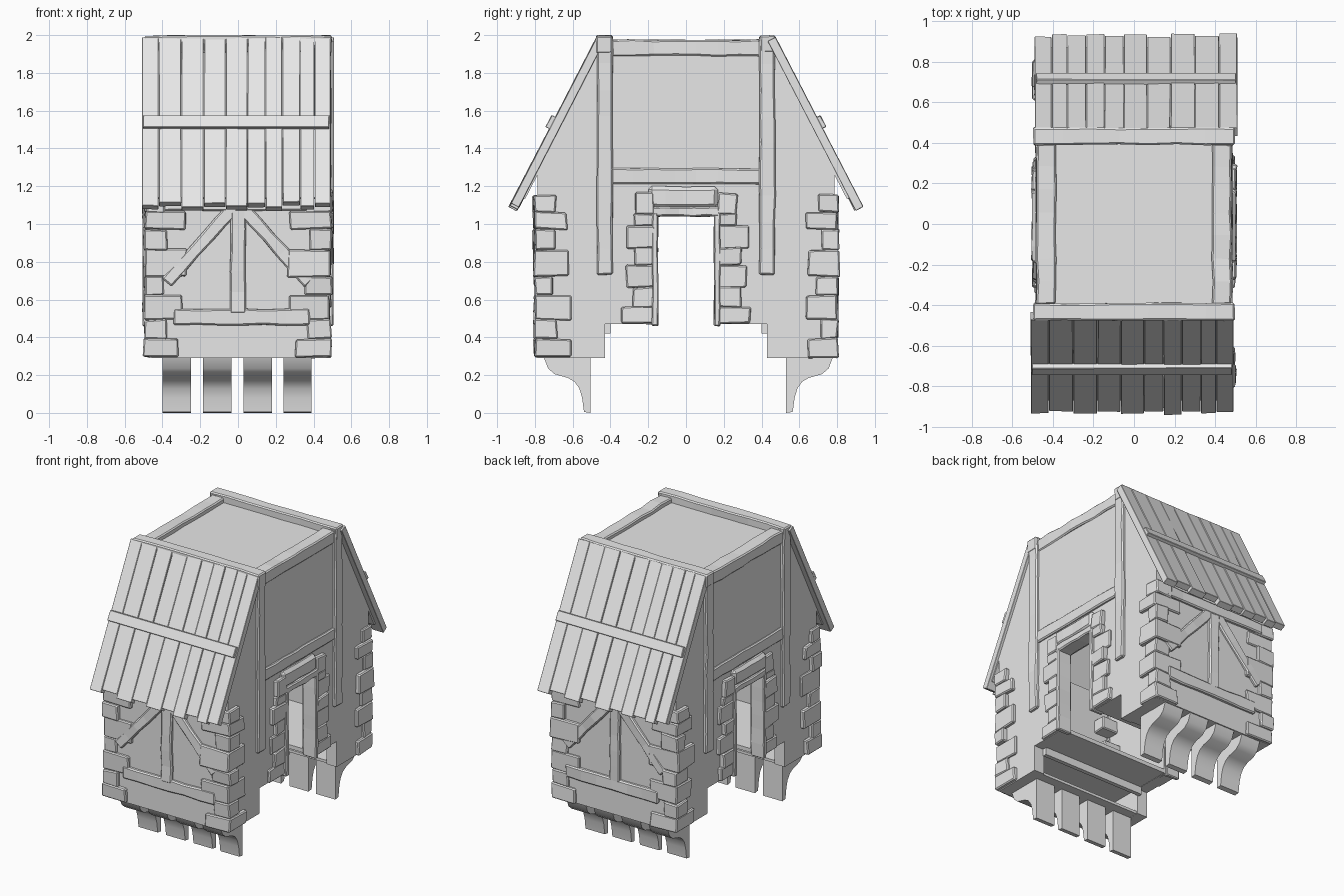
import bpy, bmesh, math, random
from mathutils import Vector

cube = bpy.data.objects.get("Cube")
if cube:
    bpy.data.objects.remove(cube, do_unlink=True)
random.seed(7)

grey = bpy.data.materials.new("plain_grey")
grey.use_nodes = True
grey.diffuse_color = (0.8, 0.8, 0.8, 1)
grey.node_tree.nodes["Principled BSDF"].inputs["Base Color"].default_value = (0.8, 0.8, 0.8, 1)


def add_object(name, bm):
    bmesh.ops.recalc_face_normals(bm, faces=bm.faces)
    mesh = bpy.data.meshes.new(name)
    bm.to_mesh(mesh)
    bm.free()
    mesh.materials.append(grey)
    obj = bpy.data.objects.new(name, mesh)
    bpy.context.collection.objects.link(obj)
    return obj


def block(name, center, size, rot=(0, 0, 0), jitter=0.004, cuts=0, bevel=0.008):
    """Rough-hewn block, split along its longest side and slightly uneven."""
    bm = bmesh.new()
    bmesh.ops.create_cube(bm, size=1)
    bmesh.ops.scale(bm, vec=size, verts=bm.verts)
    if cuts:
        axis = size.index(max(size))
        long_edges = [e for e in bm.edges
                      if abs(e.verts[0].co[axis] - e.verts[1].co[axis]) > 1e-4]
        bmesh.ops.subdivide_edges(bm, edges=long_edges, cuts=cuts)
    for v in bm.verts:
        v.co += Vector([random.uniform(-jitter, jitter) for _ in range(3)])
    obj = add_object(name, bm)
    obj.location = center
    obj.rotation_euler = rot
    if bevel:
        mod = obj.modifiers.new("worn_edges", 'BEVEL')
        mod.width = bevel
        mod.segments = 1
    return obj


def span(name, lo, hi, **kw):
    """Block given by two opposite corners."""
    center = [(a + b) / 2 for a, b in zip(lo, hi)]
    size = [abs(b - a) for a, b in zip(lo, hi)]
    return block(name, center, size, **kw)


def extrude_x(name, profile, x0, x1):
    """Solid with a (y, z) profile, running along x."""
    bm = bmesh.new()
    face = bm.faces.new([bm.verts.new((x0, y, z)) for y, z in profile])
    new = bmesh.ops.extrude_face_region(bm, geom=[face])["geom"]
    bmesh.ops.translate(bm, vec=(x1 - x0, 0, 0),
                        verts=[g for g in new if isinstance(g, bmesh.types.BMVert)])
    return add_object(name, bm)


# Hollow house: two side walls with doorway and step, end walls, floors, top
half = [(0.165, 1.05), (0.165, 0.47), (0.43, 0.47), (0.43, 0.29),
        (0.785, 0.29), (0.785, 1.27), (0.44, 1.93)]
wall = half + [(-y, z) for y, z in reversed(half)]
extrude_x("right_wall", wall, -0.47, -0.39)
extrude_x("left_wall", wall, 0.39, 0.47)
plain = dict(jitter=0, bevel=0)
span("top_panel", (-0.45, -0.45, 1.90), (0.45, 0.45, 1.945), **plain)
for s, end in ((-1, "front"), (1, "back")):
    span(f"{end}_wall", (-0.4, s * 0.72, 0.29), (0.4, s * 0.784, 1.27), **plain)
    span(f"{end}_floor", (-0.4, s * 0.165, 0.472), (0.4, s * 0.73, 0.5), **plain)
    span(f"{end}_floor_beam", (-0.4, s * 0.40, 0.42), (0.4, s * 0.429, 0.48), **plain)
    span(f"{end}_base", (-0.4, s * 0.44, 0.291), (0.4, s * 0.73, 0.31), **plain)

# Curved feet under both ends
foot = [(0, 0.30), (0, 0.0), (0.035, 0.005), (0.045, 0.08), (0.06, 0.13),
        (0.085, 0.165), (0.12, 0.185), (0.19, 0.205), (0.225, 0.235), (0.25, 0.30)]
for s, inner, end in ((-1, 0.505, "front"), (1, 0.53, "back")):
    for i, x in enumerate((-0.325, -0.11, 0.105, 0.315)):
        f = extrude_x(f"{end}_foot_{i + 1}", [(s * (inner + y), z) for y, z in foot],
                      x - 0.075, x + 0.075)
        bpy.context.view_layer.objects.active = f
        f.select_set(True)
        bpy.ops.object.shade_smooth_by_angle(angle=math.radians(40))
        f.select_set(False)

# Corner stones, alternating long and short
levels = [0.29, 0.39, 0.49, 0.62, 0.72, 0.86, 0.97, 1.06, 1.15]
for sx in (-1, 1):
    for sy in (-1, 1):
        for i, (z0, z1) in enumerate(zip(levels, levels[1:])):
            along_x = (0.20 if i % 2 == 0 else 0.12) + random.uniform(-0.02, 0.03)
            along_y = (0.18 if i % 2 == 0 else 0.11) + random.uniform(-0.02, 0.02)
            ox = 0.494 + random.uniform(-0.008, 0.008)
            oy = 0.804 + random.uniform(-0.008, 0.008)
            span("corner_stone", (sx * ox, sy * oy, z0 + 0.002),
                 (sx * (ox - along_x), sy * (oy - along_y), z1 + 0.004),
                 jitter=0.006, bevel=0.007)

# Roof planks and battens on both slopes, the back turned half round
tilt = math.atan2(0.455, 0.88)
edges = [-0.51, -0.42, -0.30, -0.18, -0.065, 0.05, 0.145, 0.235, 0.33, 0.405, 0.49]
for s, end in ((-1, "front"), (1, "back")):
    top = Vector((0, s * 0.476, 1.99))
    down = Vector((0, s * math.sin(tilt), -math.cos(tilt)))
    out = Vector((0, s * math.cos(tilt), math.sin(tilt)))
    for i, (x0, x1) in enumerate(zip(edges, edges[1:])):
        length = 0.995 + (0.012 if i % 2 == 0 else -0.01) + random.uniform(-0.006, 0.006)
        center = top + down * length / 2 - out * (0.024 + random.uniform(0, 0.006))
        center.x = -s * (x0 + x1) / 2
        block(f"{end}_roof_plank_{i + 1}", center, (x1 - x0 - 0.003, 0.046, length),
              rot=(s * tilt, 0, 0), jitter=0.0015, bevel=0.002)
    # Layer under the planks closes the gaps
    center = top + down * 0.47 - out * 0.05
    block(f"{end}_roof_underlay", center, (0.94, 0.02, 0.93),
          rot=(s * tilt, 0, 0), **plain)
    center = top + down * 0.51 + out * 0.004
    center.x = s * 0.01
    block(f"{end}_roof_batten", center, (0.985, 0.03, 0.07),
          rot=(s * tilt, 0, 0), jitter=0.002, bevel=0.003)

    # Ridge beam across the top of this slope
    span(f"{end}_ridge_beam", (-0.495, s * 0.39, 1.905), (0.495, s * 0.475, 1.997),
         cuts=6)

    # Timber frame on the end wall
    y_in, y_out = s * 0.76, s * 0.806
    span(f"{end}_sill_beam", (-0.34, y_in, 0.465), (0.38, y_out, 0.55), cuts=5)
    span(f"{end}_middle_post", (-0.04, y_in, 0.53), (0.04, y_out, 1.08), cuts=4)
    span(f"{end}_eave_beam", (-0.40, y_in, 1.07), (0.40, y_out, 1.15), cuts=5)
    for side in (-1, 1):
        a = Vector((side * 0.02, 0, 1.09))
        b = Vector((side * 0.38, 0, 0.69))
        d = a - b
        mid = (a + b) / 2
        mid.y = s * 0.782
        block(f"{end}_brace", mid, (0.07, 0.046, d.length),
              rot=(0, math.atan2(d.x, d.z), 0), cuts=4)

# Side timbers and doorway surrounds
rows = [0.47, 0.56, 0.66, 0.78, 0.87, 0.99, 1.05, 1.16]
for s, side in ((1, "left"), (-1, "right")):
    x_in, x_out = s * 0.44, s * 0.492
    for sy in (-1, 1):
        span(f"{side}_tall_post", (x_in, sy * 0.388, 0.73), (x_out, sy * 0.472, 1.99),
             cuts=8)
        # Stones beside the doorway
        for i, (z0, z1) in enumerate(zip(rows, rows[1:])):
            reach = (0.33, 0.285)[i % 2] + random.uniform(-0.02, 0.015)
            if z0 > 1.0:
                reach = 0.27
            span("door_stone", (s * 0.40, sy * 0.17, z0 + 0.002),
                 (s * (0.495 + random.uniform(-0.008, 0.008)), sy * reach, z1 + 0.004),
                 jitter=0.006, bevel=0.007)
        span(f"{side}_door_jamb", (s * 0.40, sy * 0.148, 0.46),
             (s * 0.505, sy * 0.18, 1.06), cuts=5, jitter=0.003, bevel=0.006)
    span(f"{side}_door_lintel", (s * 0.40, -0.18, 1.04), (s * 0.505, 0.18, 1.09),
         cuts=4, bevel=0.008)
    span(f"{side}_door_cap_stone", (s * 0.40, -0.20, 1.085), (s * 0.502, 0.17, 1.2),
         cuts=3, bevel=0.02)
    span(f"{side}_cross_beam", (x_in, -0.395, 1.21), (s * 0.485, 0.395, 1.295), cuts=6)
    span(f"{side}_top_beam", (s * 0.385, -0.395, 1.89), (s * 0.48, 0.395, 1.975), cuts=6)
